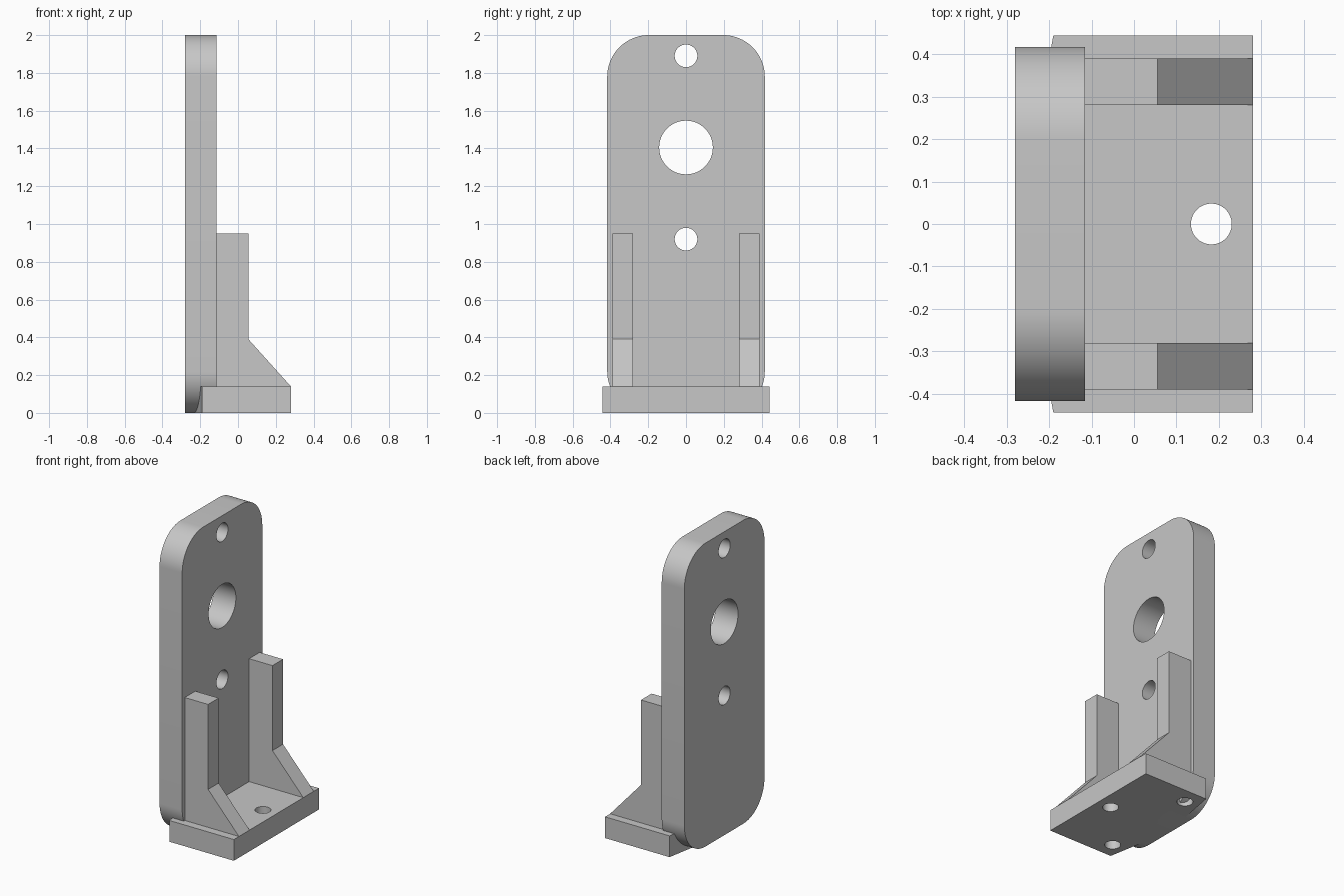
import bpy
import bmesh
from math import cos, sin, pi, radians
from mathutils import Matrix, Vector

cube = bpy.data.objects.get("Cube")
if cube:
    bpy.data.objects.remove(cube, do_unlink=True)

GREY = (0.57, 0.57, 0.57, 1)
grey = bpy.data.materials.new("plain grey")
grey.use_nodes = True
grey.diffuse_color = GREY
grey.node_tree.nodes["Principled BSDF"].inputs["Base Color"].default_value = GREY


def arc(cx, cy, r, start, end, steps):
    """Points along an arc, both ends included."""
    return [(cx + r * cos(start + (end - start) * i / steps),
             cy + r * sin(start + (end - start) * i / steps))
            for i in range(steps + 1)]


def circle(cx, cy, r):
    return arc(cx, cy, r, 0, 2 * pi, 64)[:-1]


def rounded_rectangle(half_width, low, high, r):
    points = []
    corners = [(half_width - r, high - r), (r - half_width, high - r),
               (r - half_width, low + r), (half_width - r, low + r)]
    for i, (cx, cy) in enumerate(corners):
        points += arc(cx, cy, r, i * pi / 2, (i + 1) * pi / 2, 20)
    return points


def prism(name, loops, start, end, u, v):
    """Extrude an outline with holes, drawn in the u-v plane, from start to end."""
    curve = bpy.data.curves.new(name, "CURVE")
    curve.dimensions = "2D"
    curve.fill_mode = "BOTH"
    curve.extrude = abs(end - start) / 2
    for loop in loops:
        spline = curve.splines.new("POLY")
        spline.points.add(len(loop) - 1)
        for point, (a, b) in zip(spline.points, loop):
            point.co = (a, b, 0, 1)
        spline.use_cyclic_u = True
    helper = bpy.data.objects.new(name + " outline", curve)
    bpy.context.collection.objects.link(helper)
    graph = bpy.context.evaluated_depsgraph_get()
    mesh = bpy.data.meshes.new_from_object(helper.evaluated_get(graph))
    bpy.data.objects.remove(helper, do_unlink=True)

    # Turn the extrusion into place and weld its caps to its walls
    u, v = Vector(u), Vector(v)
    n = u.cross(v)
    frame = Matrix((u, v, n)).transposed().to_4x4()
    axis = Vector([abs(c) for c in n])
    frame.translation = axis * (start + end) / 2
    mesh.transform(frame)
    bm = bmesh.new()
    bm.from_mesh(mesh)
    bmesh.ops.remove_doubles(bm, verts=bm.verts, dist=0.0001)
    bmesh.ops.recalc_face_normals(bm, faces=bm.faces)
    bm.to_mesh(mesh)
    bm.free()

    mesh.materials.clear()
    mesh.materials.append(grey)
    obj = bpy.data.objects.new(name, mesh)
    bpy.context.collection.objects.link(obj)
    bpy.ops.object.select_all(action="DESELECT")
    obj.select_set(True)
    bpy.context.view_layer.objects.active = obj
    bpy.ops.object.shade_smooth_by_angle(angle=radians(30))
    return obj


X, Y, Z = (1, 0, 0), (0, 1, 0), (0, 0, 1)

# Upright plate with rounded corners and three through holes
prism("upright_plate",
      [rounded_rectangle(0.417, 0, 2, 0.22),
       circle(0, 1.89, 0.06), circle(0, 1.405, 0.142), circle(0, 0.92, 0.06)],
      -0.28, -0.115, Y, Z)

# Foot with a shallow pointed back edge, one open hole and two covered ones
foot = [(0.28, -0.443), (0.28, 0.443), (-0.19, 0.443), (-0.27, 0), (-0.19, -0.443)]
prism("foot",
      [foot, circle(0.182, 0, 0.048),
       circle(-0.115, 0.335, 0.048), circle(-0.115, -0.335, 0.048)],
      0, 0.14, X, Y)

# Pair of stepped support ribs
rib = [(-0.115, 0.14), (0.28, 0.14), (0.055, 0.39), (0.055, 0.95), (-0.115, 0.95)]
for name, side in (("left_rib", 1), ("right_rib", -1)):
    prism(name, [rib], side * 0.28, side * 0.39, X, Z)
